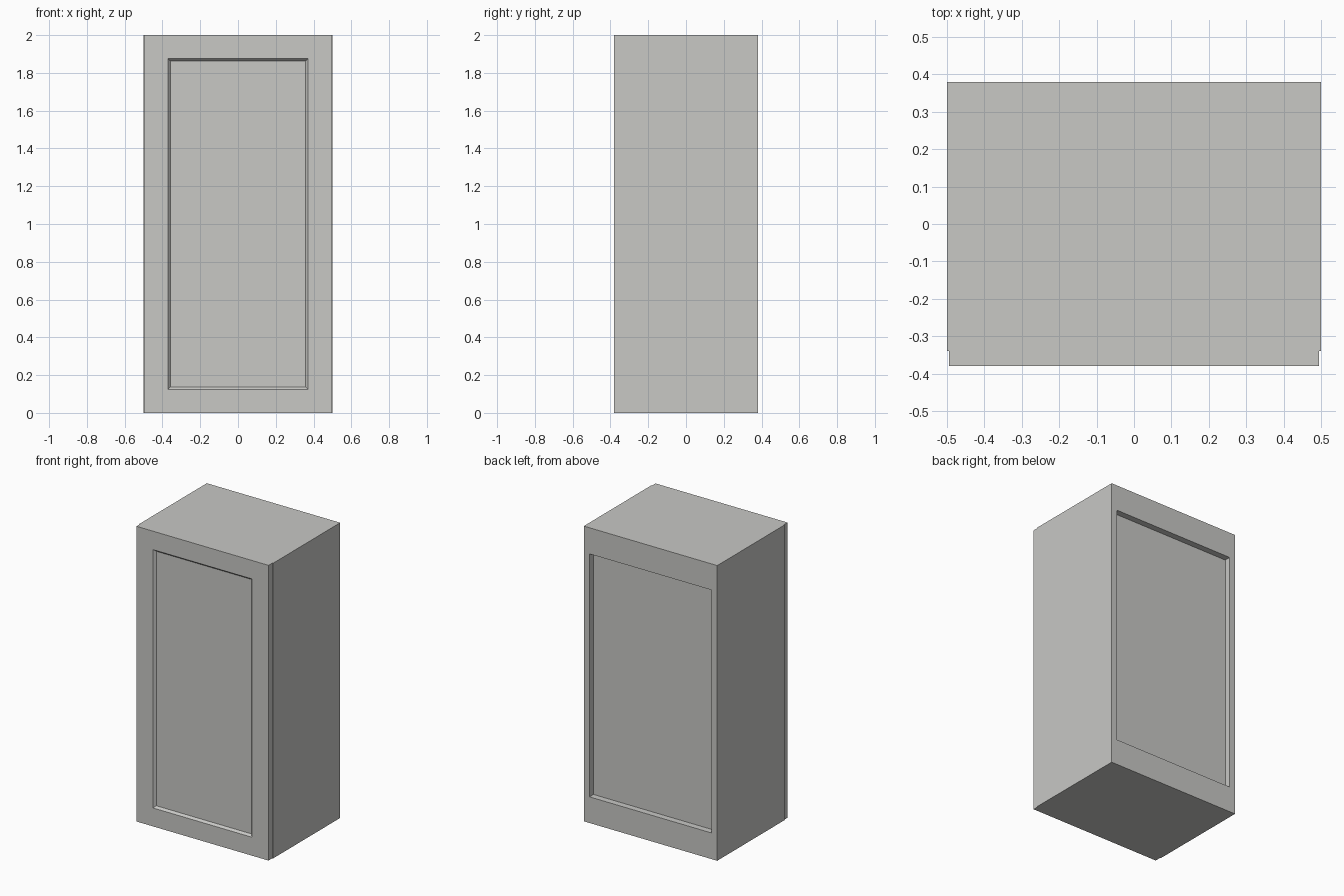
import bpy, bmesh
from mathutils import Vector

if "Cube" in bpy.data.objects:
    bpy.data.objects.remove(bpy.data.objects["Cube"])

grey = bpy.data.materials.new("light_grey")
grey.diffuse_color = (0.58, 0.58, 0.56, 1)
grey.use_nodes = True
grey.node_tree.nodes["Principled BSDF"].inputs["Base Color"].default_value = grey.diffuse_color

W, D, H = 0.5, 0.38, 2.0      # half width, half depth, height
T = 0.043                     # board thickness
BOX_FRONT = -0.34             # front of the carcass, back of the door


def board(name, lo, hi, edit=None):
    """Box between two corners, with an optional bmesh edit."""
    bm = bmesh.new()
    bmesh.ops.create_cube(bm, size=1)
    lo, hi = Vector(lo), Vector(hi)
    bmesh.ops.scale(bm, vec=hi - lo, verts=bm.verts)
    bmesh.ops.translate(bm, vec=(lo + hi) / 2, verts=bm.verts)
    if edit:
        edit(bm)
    mesh = bpy.data.meshes.new(name)
    bm.to_mesh(mesh)
    bm.free()
    mesh.materials.append(grey)
    obj = bpy.data.objects.new(name, mesh)
    bpy.context.collection.objects.link(obj)
    return obj


def recess_panel(bm):
    """Flat frame, then a sloped step down to the centre panel."""
    bm.normal_update()
    face = min(bm.faces, key=lambda f: f.normal.y)
    bmesh.ops.inset_region(bm, faces=[face], thickness=0.125, use_even_offset=True)
    bmesh.ops.inset_region(bm, faces=[face], thickness=0.013, use_even_offset=True)
    bmesh.ops.translate(bm, vec=(0, 0.015, 0), verts=face.verts)


# Carcass: two sides, top and bottom
for side, x in (("left", -W), ("right", W - T)):
    board(side + "_side", (x, BOX_FRONT, 0), (x + T, D, H))
inner = W - T
for name, z in (("bottom_panel", 0), ("top_panel", H - T)):
    board(name, (-inner, BOX_FRONT, z), (inner, D, z + T))

# Back hanging rails, flush with the back edges
for name, z0, z1 in (("bottom_rail", T, 0.177), ("top_rail", H - 0.177, H - T)):
    board(name, (-inner, D - T, z0), (inner, D, z1))

# Recessed back panel
board("back_panel", (-inner, D - T - 0.02, T), (inner, D - T, H - T))

# Framed door
board("door", (-0.495, -D, 0), (0.495, BOX_FRONT, H), recess_panel)
